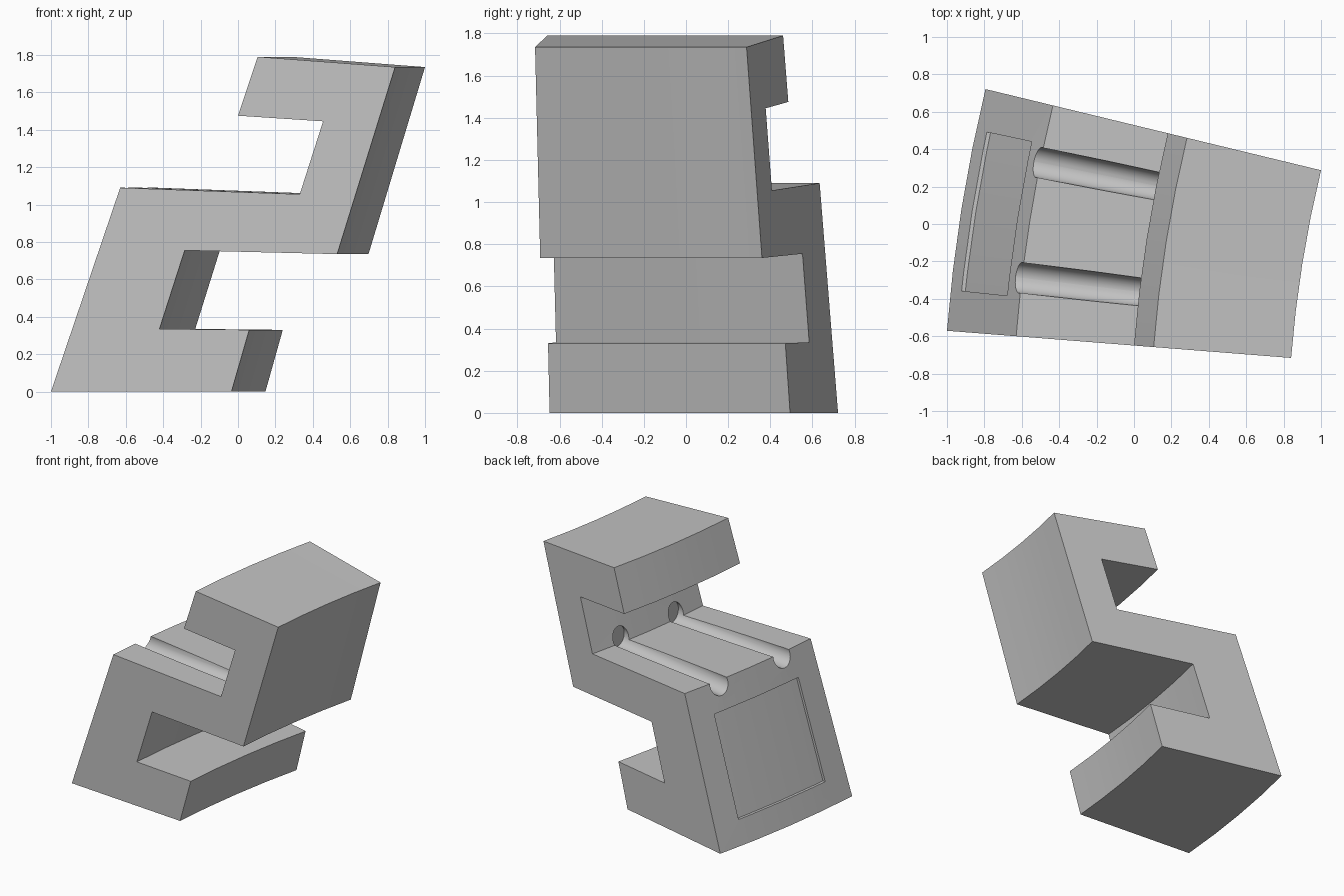
import bpy, bmesh
from math import radians, sin, cos, pi
from mathutils import Matrix

if "Cube" in bpy.data.objects:
    bpy.data.objects.remove(bpy.data.objects["Cube"])

# The body is a zigzag profile swept a few degrees around a far vertical axis
AXIS_X, AXIS_Y, RADIUS = 7.23, -1.22, 7.8
START, END, SEGMENTS = 4.51, 13.6, 4


def arc(degrees):
    """Distance along the sweep for an angle."""
    return radians(degrees) * RADIUS


def make_object(name, bm):
    bmesh.ops.recalc_face_normals(bm, faces=bm.faces[:])
    mesh = bpy.data.meshes.new(name)
    bm.to_mesh(mesh)
    bm.free()
    obj = bpy.data.objects.new(name, mesh)
    bpy.context.collection.objects.link(obj)
    return obj


def prism(name, profile, start, end):
    """Extrude an x-z profile along the sweep, still straight."""
    bm = bmesh.new()
    face = bm.faces.new([bm.verts.new((x, arc(start), z)) for x, z in profile])
    out = bmesh.ops.extrude_face_region(bm, geom=[face])
    moved = [v for v in out["geom"] if isinstance(v, bmesh.types.BMVert)]
    bmesh.ops.translate(bm, verts=moved, vec=(0, arc(end) - arc(start), 0))
    return make_object(name, bm)


def groove_cutter(name, angle):
    """Round bar lying along the shelf, tilted slightly upwards."""
    bm = bmesh.new()
    bmesh.ops.create_cone(bm, cap_ends=True, segments=32, radius1=0.082,
                          radius2=0.082, depth=1.26)
    place = Matrix.Translation((-0.27, arc(angle), 1.077))
    bmesh.ops.transform(bm, verts=bm.verts[:],
                        matrix=place @ Matrix.Rotation(pi / 2 - 0.015, 4, 'Y'))
    return make_object(name, bm)


# Zigzag body profile, measured on the starting end face
outline = [(-1, 0), (-0.63, 1.09), (0.33, 1.055), (0.455, 1.445),
           (0, 1.475), (0.105, 1.79), (0.84, 1.735), (0.53, 0.735),
           (-0.285, 0.755), (-0.42, 0.335), (0.06, 0.33), (-0.035, 0)]
profile = [(AXIS_X - (AXIS_X - x) / cos(radians(START)), z) for x, z in outline]
body = prism("zigzag_body", profile, START, END)

# Shallow recessed panel on the slanted side
(x0, z0), (x1, z1) = profile[:2]


def on_slope(t, offset):
    return (x0 + (x1 - x0) * t + offset, z0 + (z1 - z0) * t)


panel = [on_slope(0.157, -0.1), on_slope(0.157, 0.02),
         on_slope(0.817, 0.02), on_slope(0.817, -0.1)]
cutters = [prism("panel_cutter", panel, 6.04, 12.05),
           groove_cutter("front_groove_cutter", 6.79),
           groove_cutter("back_groove_cutter", 11.32)]

for cutter in cutters:
    cutter.hide_render = True
    mod = body.modifiers.new(cutter.name, 'BOOLEAN')
    mod.operation, mod.solver, mod.object = 'DIFFERENCE', 'EXACT', cutter

# Take the cut shape, slice it along the sweep and bend it round the axis
graph = bpy.context.evaluated_depsgraph_get()
bm = bmesh.new()
bm.from_mesh(body.evaluated_get(graph).to_mesh())
body.modifiers.clear()
for cutter in cutters:
    bpy.data.objects.remove(cutter)

for i in range(1, SEGMENTS):
    y = arc(START + (END - START) * i / SEGMENTS)
    bmesh.ops.bisect_plane(bm, geom=bm.verts[:] + bm.edges[:] + bm.faces[:],
                           dist=1e-5, plane_co=(0, y, 0), plane_no=(0, 1, 0))
for v in bm.verts:
    r, angle = AXIS_X - v.co.x, v.co.y / RADIUS
    v.co.x = AXIS_X - r * cos(angle)
    v.co.y = AXIS_Y + r * sin(angle)
bm.to_mesh(body.data)
bm.free()

# Plain grey finish
grey = bpy.data.materials.new("plain_grey")
grey.use_nodes = True
colour = (0.55, 0.55, 0.55, 1)
grey.diffuse_color = colour
grey.node_tree.nodes["Principled BSDF"].inputs["Base Color"].default_value = colour
body.data.materials.clear()
body.data.materials.append(grey)

# Smooth the curved surfaces, keep the corners sharp
bpy.context.view_layer.objects.active = body
body.select_set(True)
bpy.ops.object.shade_smooth_by_angle(angle=radians(30))
